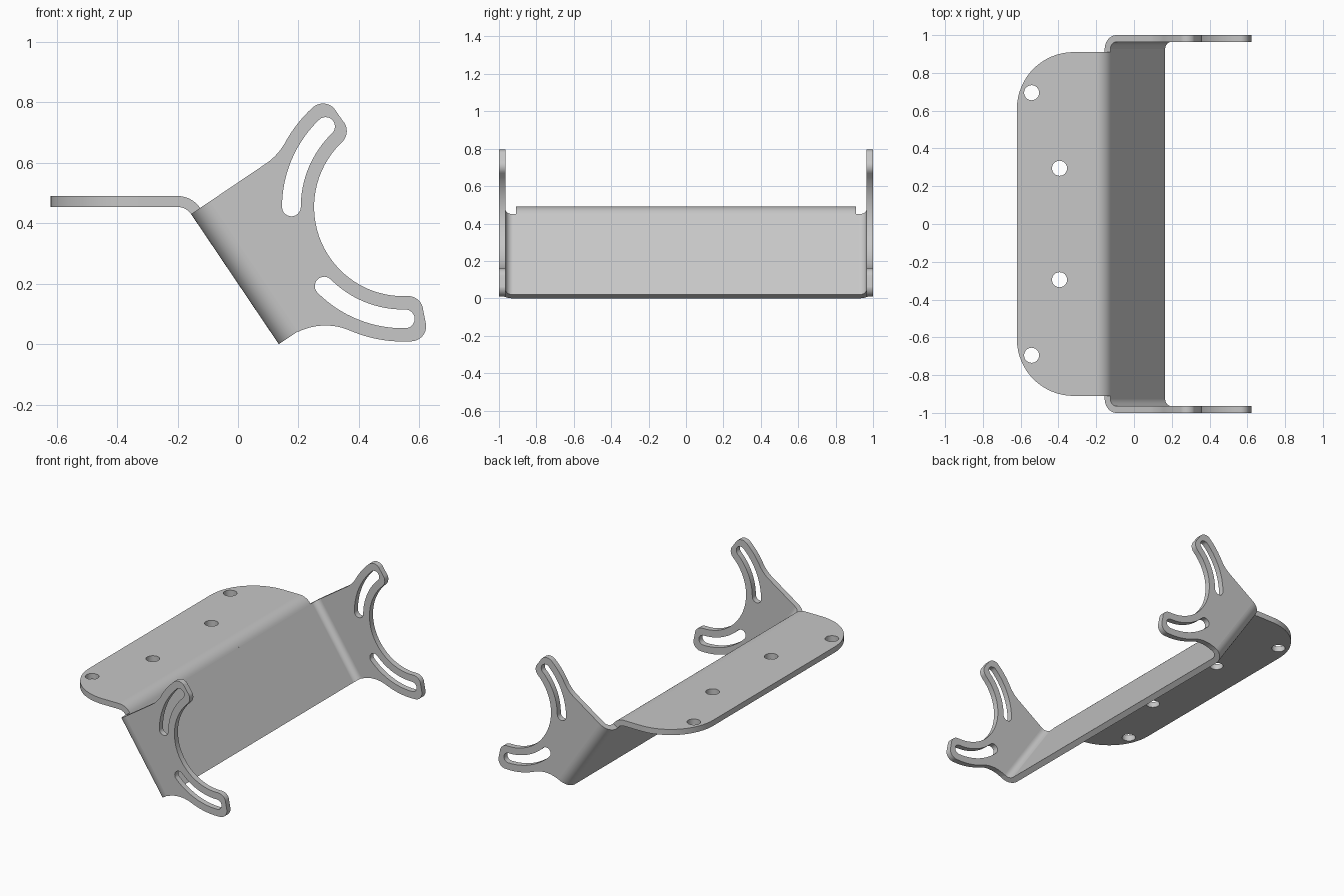
import bpy, bmesh
from math import sin, cos, radians, degrees, asin, acos, atan2, sqrt
from mathutils import Matrix, Vector

cube = bpy.data.objects.get("Cube")
if cube:
    bpy.data.objects.remove(cube)

steel = bpy.data.materials.new("grey_steel")
steel.use_nodes = True
GREY = (0.57, 0.57, 0.57, 1)
steel.diffuse_color = GREY
steel.node_tree.nodes["Principled BSDF"].inputs["Base Color"].default_value = GREY

# Main dimensions
THICK = 0.036       # sheet thickness
LENGTH = 0.519      # length of the sloping web
BEND = 0.075        # outer radius of the ear bends
HALF = 0.91         # half width of the flange
TOP = 0.49          # height of the flange top
X, Y, Z = Vector((1, 0, 0)), Vector((0, 1, 0)), Vector((0, 0, 1))
TILT = radians(34)
OUT = Vector((cos(TILT), 0, sin(TILT)))     # away from the web
UP = Vector((-sin(TILT), 0, cos(TILT)))     # up along the web
FOOT = Vector((0.135, 0, 0))                # bottom outer edge of the web


def arc(cx, cy, r, start, end, steps=12):
    """Points on an arc, angles in degrees."""
    angles = [radians(start + (end - start) * i / steps) for i in range(steps + 1)]
    return [(cx + r * cos(a), cy + r * sin(a)) for a in angles]


def plate(name, loops, depth, origin, axes):
    """Fill the first loop, leaving the others as holes, and extrude it."""
    bm = bmesh.new()
    edges = []
    for loop in loops:
        verts = [bm.verts.new((u, v, 0)) for u, v in loop]
        edges += [bm.edges.new((a, b)) for a, b in zip(verts, verts[1:] + verts[:1])]
    bmesh.ops.triangle_fill(bm, edges=edges, use_beauty=True)
    grown = bmesh.ops.extrude_face_region(bm, geom=bm.faces[:], use_keep_orig=True)
    moved = [g for g in grown["geom"] if isinstance(g, bmesh.types.BMVert)]
    bmesh.ops.translate(bm, verts=moved, vec=(0, 0, depth))
    frame = Matrix(axes).transposed().to_4x4()
    frame.translation = origin
    bm.transform(frame)
    bmesh.ops.recalc_face_normals(bm, faces=bm.faces[:])
    mesh = bpy.data.meshes.new(name)
    bm.to_mesh(mesh)
    bm.free()
    mesh.materials.append(steel)
    obj = bpy.data.objects.new(name, mesh)
    bpy.context.collection.objects.link(obj)
    bpy.ops.object.select_all(action='DESELECT')
    obj.select_set(True)
    bpy.context.view_layer.objects.active = obj
    bpy.ops.object.shade_smooth_by_angle(angle=radians(30))
    obj.modifiers.new("even_shading", 'WEIGHTED_NORMAL').keep_sharp = True


# Sloping web with its two rounded ear bends
y = 1 - BEND
outer = arc(BEND, -y, BEND, 270, 180) + arc(BEND, y, BEND, 180, 90)
inner = arc(BEND, y, BEND - THICK, 90, 180) + arc(BEND, -y, BEND - THICK, 180, 270)
plate("sloping_web", [outer + inner], LENGTH, FOOT, (OUT, Y, UP))

# Ears: ring arms around a centre, blended into the web
CU, CV = 0.595, 0.146
R_IN, R_SLOT, R_OUT = 0.295, 0.37, 0.445
SLOT, CORNER, FILLET = 0.031, 0.05, 0.205


def arm_end(angle, side):
    """Rounded arm tip from the outer to the inner edge; side is the turn."""
    pts = []
    for r, first, last in ((R_OUT - CORNER, 0, 90), (R_IN + CORNER, 90, 180)):
        a = angle - side * degrees(asin(CORNER / r))
        cx, cy = CU + r * cos(radians(a)), CV + r * sin(radians(a))
        pts += arc(cx, cy, CORNER, a + side * first, a + side * last, 8)
    return pts


def slot(start, end):
    """Curved slot with round ends."""
    pts = arc(CU, CV, R_SLOT + SLOT, start, end, 16)
    for a, r_turn in ((end, 0), (start, 180)):
        cx, cy = CU + R_SLOT * cos(radians(a)), CV + R_SLOT * sin(radians(a))
        pts += arc(cx, cy, SLOT, a + r_turn, a + r_turn + 180, 12)[1:-1]
        if a == end:
            pts += arc(CU, CV, R_SLOT - SLOT, end, start, 16)
    return pts


def fillet(v):
    """Centre of a fillet at height v, and its angle seen from the ring."""
    u = CU - sqrt((R_OUT + FILLET) ** 2 - (v - CV) ** 2)
    return u, degrees(atan2(v - CV, u - CU)) % 360


TIP_TOP, TIP_LOW = 91, 247
low_u, low_a = fillet(-FILLET)
top_u, top_a = fillet(LENGTH + FILLET)
low_start = degrees(acos((BEND - low_u) / FILLET))
outline = arc(low_u, -FILLET, FILLET, low_start, low_a - 180)
outline += arc(CU, CV, R_OUT, low_a, TIP_LOW - 8)[1:-1]
outline += arm_end(TIP_LOW, 1)
outline += arc(CU, CV, R_IN, TIP_LOW - 10, TIP_TOP + 10, 32)[1:-1]
outline += arm_end(TIP_TOP, -1)[::-1]
outline += arc(CU, CV, R_OUT, TIP_TOP + 8, top_a)[1:-1]
outline += arc(top_u, LENGTH + FILLET, FILLET, top_a + 180, 270)
outline.append((BEND, LENGTH))
holes = [slot(100, 146), slot(191, 237)]
for name, y in (("front_ear", -1), ("back_ear", 1 - THICK)):
    plate(name, [outline] + holes, THICK, FOOT + Y * y, (OUT, UP, Y))

# Flange with two rounded corners and four bolt holes
LEFT, RIGHT, ROUND = -0.62, -0.2, 0.3
shape = [(RIGHT, -HALF), (RIGHT, HALF)]
shape += arc(LEFT + ROUND, HALF - ROUND, ROUND, 90, 180, 16)
shape += arc(LEFT + ROUND, ROUND - HALF, ROUND, 180, 270, 16)
bolts = [arc(x, s * y, 0.04, 0, 345, 23)
         for x, y in ((-0.542, 0.695), (-0.394, 0.295)) for s in (-1, 1)]
plate("flange", [shape] + bolts, THICK, Z * (TOP - THICK), (X, Y, Z))

# Bend between flange and web
R_BEND = 0.09
strip = arc(RIGHT, TOP - R_BEND, R_BEND, 90, 34)
strip += arc(RIGHT, TOP - R_BEND, R_BEND - THICK, 34, 90)
plate("flange_bend", [strip], 2 * HALF, Y * -HALF, (X, Z, Y))
